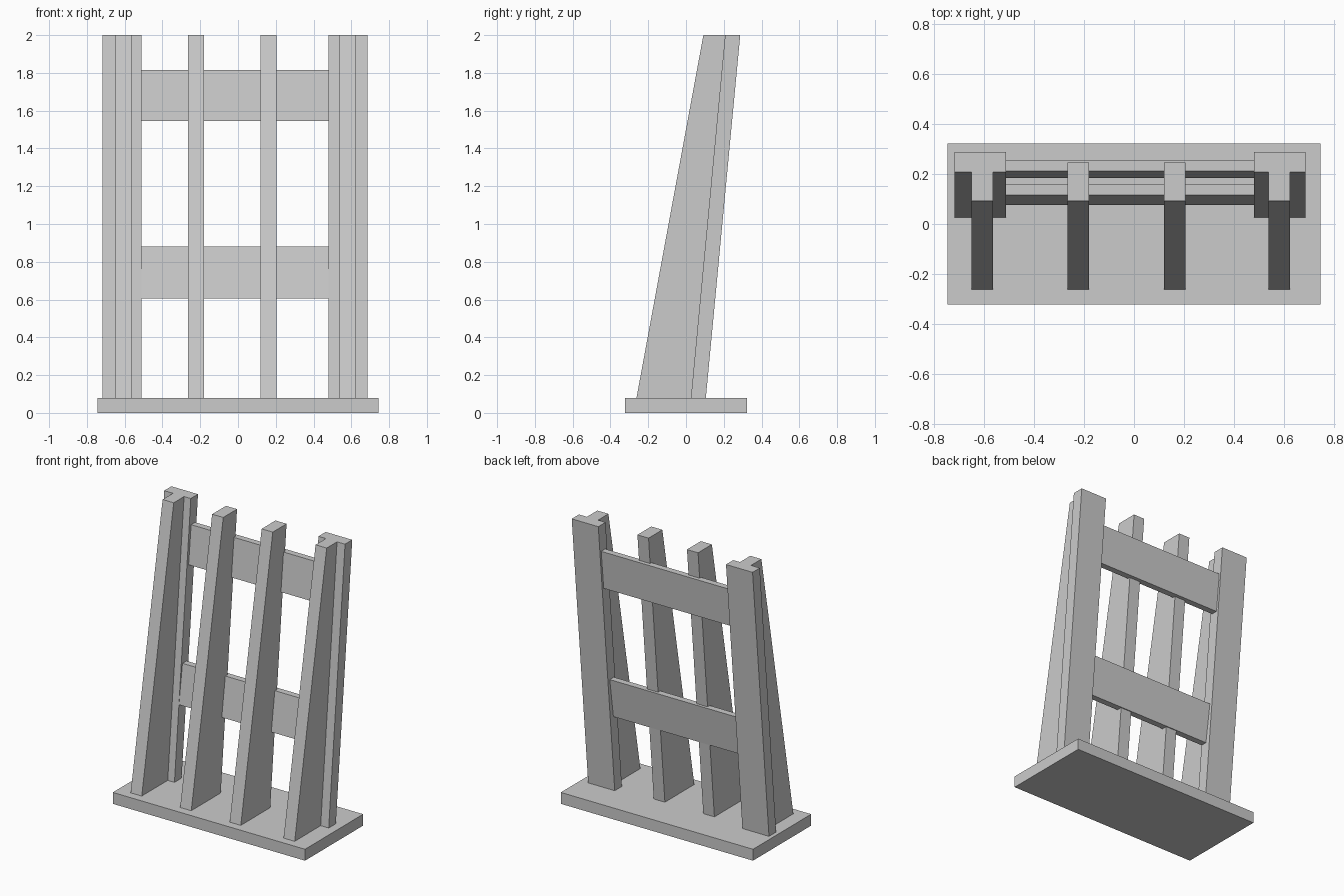
import bpy
import bmesh

cube = bpy.data.objects.get("Cube")
if cube:
    bpy.data.objects.remove(cube, do_unlink=True)

grey = bpy.data.materials.new("light grey")
grey.use_nodes = True
colour = (0.6, 0.6, 0.6, 1)
grey.diffuse_color = colour
grey.node_tree.nodes["Principled BSDF"].inputs["Base Color"].default_value = colour


def extrude_profile(name, profile, x0, x1):
    """Extrude a closed (y, z) outline from x0 to x1."""
    bm = bmesh.new()
    face = bm.faces.new([bm.verts.new((x0, y, z)) for y, z in profile])
    grown = bmesh.ops.extrude_face_region(bm, geom=[face])["geom"]
    verts = [v for v in grown if isinstance(v, bmesh.types.BMVert)]
    bmesh.ops.translate(bm, verts=verts, vec=(x1 - x0, 0, 0))
    bmesh.ops.recalc_face_normals(bm, faces=bm.faces)
    mesh = bpy.data.meshes.new(name)
    bm.to_mesh(mesh)
    bm.free()
    mesh.materials.append(grey)
    obj = bpy.data.objects.new(name, mesh)
    bpy.context.collection.objects.link(obj)
    return obj


def leaning(z0, z1, bottom, top):
    """Outline with a (front, back) depth range at each end."""
    return [(bottom[0], z0), (bottom[1], z0), (top[1], z1), (top[0], z1)]


BASE_TOP, TOP = 0.08, 2.0

# Flat base slab
extrude_profile("base", leaning(0, BASE_TOP, (-0.322, 0.322), (-0.322, 0.322)), -0.745, 0.745)

# Tapered upright fins
fin = leaning(BASE_TOP, TOP, (-0.262, 0.064), (0.092, 0.245))
for i, x in enumerate((-0.606, -0.222, 0.162, 0.58)):
    extrude_profile(f"fin_{i + 1}", fin, x - 0.043, x + 0.043)

# Wide leaning planks behind the outer fins
plank = leaning(BASE_TOP, TOP, (0.026, 0.105), (0.207, 0.287))
for side, x in (("right", -0.614), ("left", 0.582)):
    extrude_profile(f"{side}_plank", plank, x - 0.103, x + 0.103)

# Cross rails between the planks
rails = {
    "lower_rail": leaning(0.605, 0.88, (0.076, 0.12), (0.115, 0.16)),
    "upper_rail": leaning(1.545, 1.815, (0.183, 0.227), (0.211, 0.255)),
}
for name, outline in rails.items():
    extrude_profile(name, outline, -0.53, 0.5)
